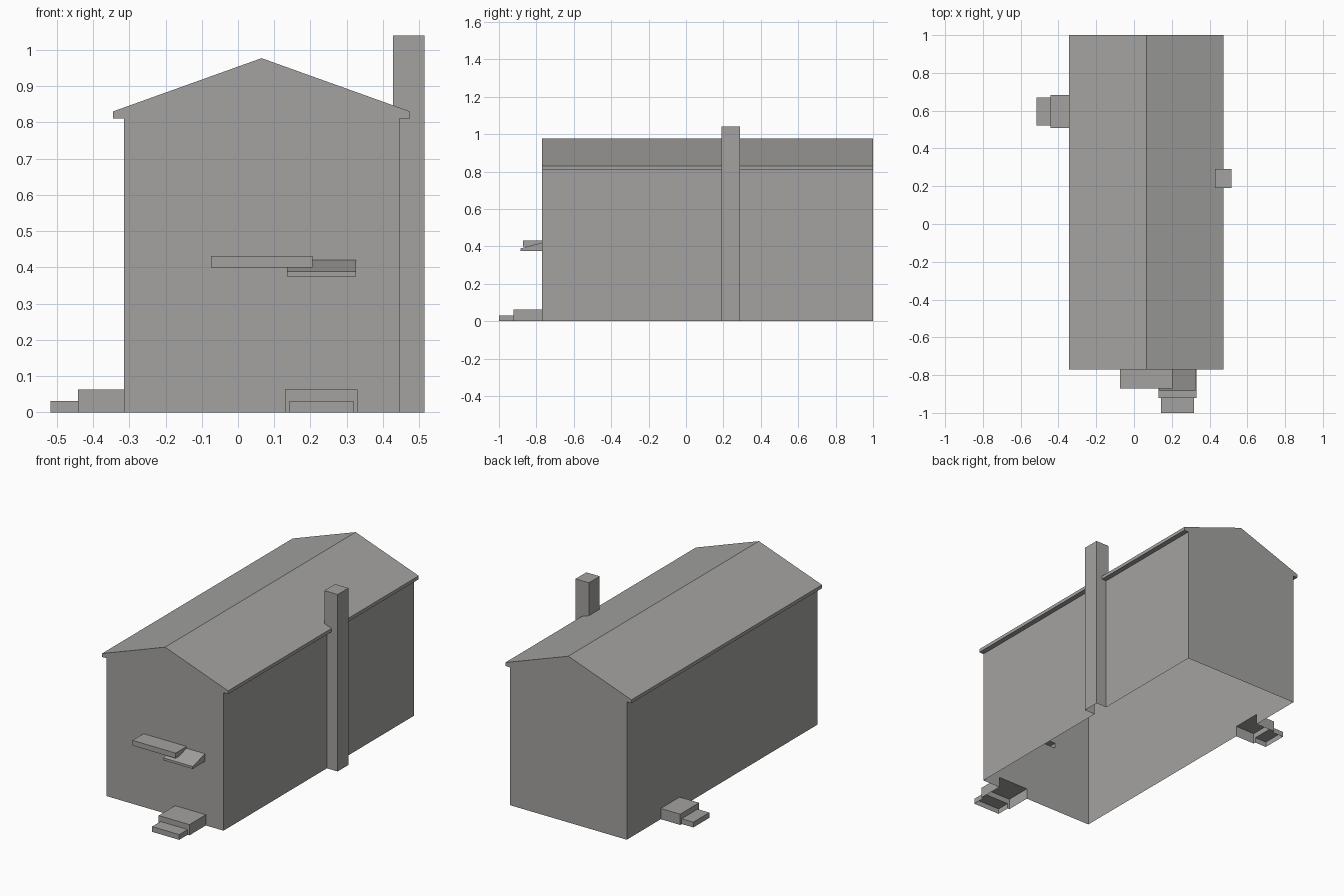
import bpy, bmesh
from mathutils import Vector

cube = bpy.data.objects.get("Cube")
if cube:
    bpy.data.objects.remove(cube, do_unlink=True)

# One plain colour for the whole building
grey = bpy.data.materials.new("warm_grey")
COLOUR = (0.37, 0.365, 0.355, 1)
grey.use_nodes = True
grey.diffuse_color = COLOUR
for node in grey.node_tree.nodes:
    if node.type == 'BSDF_PRINCIPLED':
        node.inputs["Base Color"].default_value = COLOUR

X, Y = 0, 1
WALL_LEFT, WALL_RIGHT, FRONT, BACK = 0.445, -0.315, -0.77, 1.0
SOFFIT, EAVE = 0.81, 0.83


def shell(name, axis, lo, hi, profile, open_sides):
    """Extrude a profile along an axis, leaving the listed sides open."""
    bm = bmesh.new()
    place = lambda t, p: (t, p[0], p[1]) if axis == X else (p[0], t, p[1])
    ends = [[bm.verts.new(place(t, p)) for p in profile] for t in (lo, hi)]
    n = len(profile)
    sides = [bm.faces.new((ends[0][i], ends[0][(i + 1) % n],
                           ends[1][(i + 1) % n], ends[1][i])) for i in range(n)]
    for end in ends:
        bm.faces.new(end)
    bmesh.ops.recalc_face_normals(bm, faces=bm.faces)
    bmesh.ops.delete(bm, geom=[sides[i] for i in open_sides], context='FACES_ONLY')
    mesh = bpy.data.meshes.new(name)
    bm.to_mesh(mesh)
    bm.free()
    mesh.materials.append(grey)
    obj = bpy.data.objects.new(name, mesh)
    bpy.context.collection.objects.link(obj)
    return obj


def cut_opening(obj, axis, plane, lo, hi, bottom, top):
    """Cut a rectangular hole in the flat wall that runs along an axis."""
    bm = bmesh.new()
    bm.from_mesh(obj.data)
    across = 1 - axis

    def wall_faces():
        return [f for f in bm.faces if abs(f.normal[across]) > 0.9
                and abs(f.calc_center_median()[across] - plane) < 0.0001]

    for direction, value in ((axis, lo), (axis, hi), (2, bottom), (2, top)):
        normal = Vector((0, 0, 0))
        normal[direction] = 1
        faces = wall_faces()
        geom = set(faces)
        for f in faces:
            geom.update(f.edges)
            geom.update(f.verts)
        bmesh.ops.bisect_plane(bm, geom=list(geom), dist=0.0001,
                               plane_co=normal * value, plane_no=normal)
    hole = []
    for f in wall_faces():
        c = f.calc_center_median()
        if lo < c[axis] < hi and bottom < c.z < top:
            hole.append(f)
    bmesh.ops.delete(bm, geom=hole, context='FACES')
    bm.to_mesh(obj.data)
    bm.free()


# House: walls, eaves and gable roof, open underneath
house = shell("house_walls_and_roof", Y, FRONT, BACK, [
    (WALL_RIGHT, 0), (WALL_LEFT, 0), (WALL_LEFT, SOFFIT), (0.475, SOFFIT),
    (0.475, EAVE), (0.065, 0.977), (-0.345, EAVE), (-0.345, SOFFIT),
    (WALL_RIGHT, SOFFIT)], [0])

# Chimney on the left wall, passing through the eave
shell("chimney", Y, 0.19, 0.29, [
    (WALL_LEFT, 0), (0.515, 0), (0.515, 1.04), (0.428, 1.04),
    (0.428, SOFFIT), (WALL_LEFT, SOFFIT)], [0, 5])
cut_opening(house, Y, WALL_LEFT, 0.19, 0.29, 0, SOFFIT)


# Entrance steps: a landing and a narrower lower tread
def entrance(name, axis, wall, middle, edge, lo, hi, inset):
    def block(part, near, far, a, b, height):
        return shell(name + part, axis, a, b, [
            (near, 0), (far, 0), (far, height), (near, height)], [0, 3])
    landing = block("_landing", wall, middle, lo, hi, 0.063)
    block("_tread", middle, edge, lo + inset, hi - inset, 0.031)
    cut_opening(house, axis, wall, lo, hi, 0, 0.063)
    cut_opening(landing, axis, middle, lo + inset, hi - inset, 0, 0.031)


entrance("front_steps", X, FRONT, -0.922, -1.0, 0.13, 0.33, 0.012)
entrance("side_steps", Y, WALL_RIGHT, -0.441, -0.517, 0.508, 0.684, 0.014)

# Front canopies: one flat, one with a sloping top
shell("flat_canopy", X, -0.075, 0.205, [
    (FRONT, 0.4), (-0.872, 0.4), (-0.872, 0.431), (FRONT, 0.431)], [3])
cut_opening(house, X, FRONT, -0.075, 0.205, 0.4, 0.431)
shell("sloping_canopy", X, 0.135, 0.325, [
    (FRONT, 0.375), (-0.885, 0.375), (-0.885, 0.389), (FRONT, 0.42)], [3])
cut_opening(house, X, FRONT, 0.135, 0.325, 0.375, 0.42)
